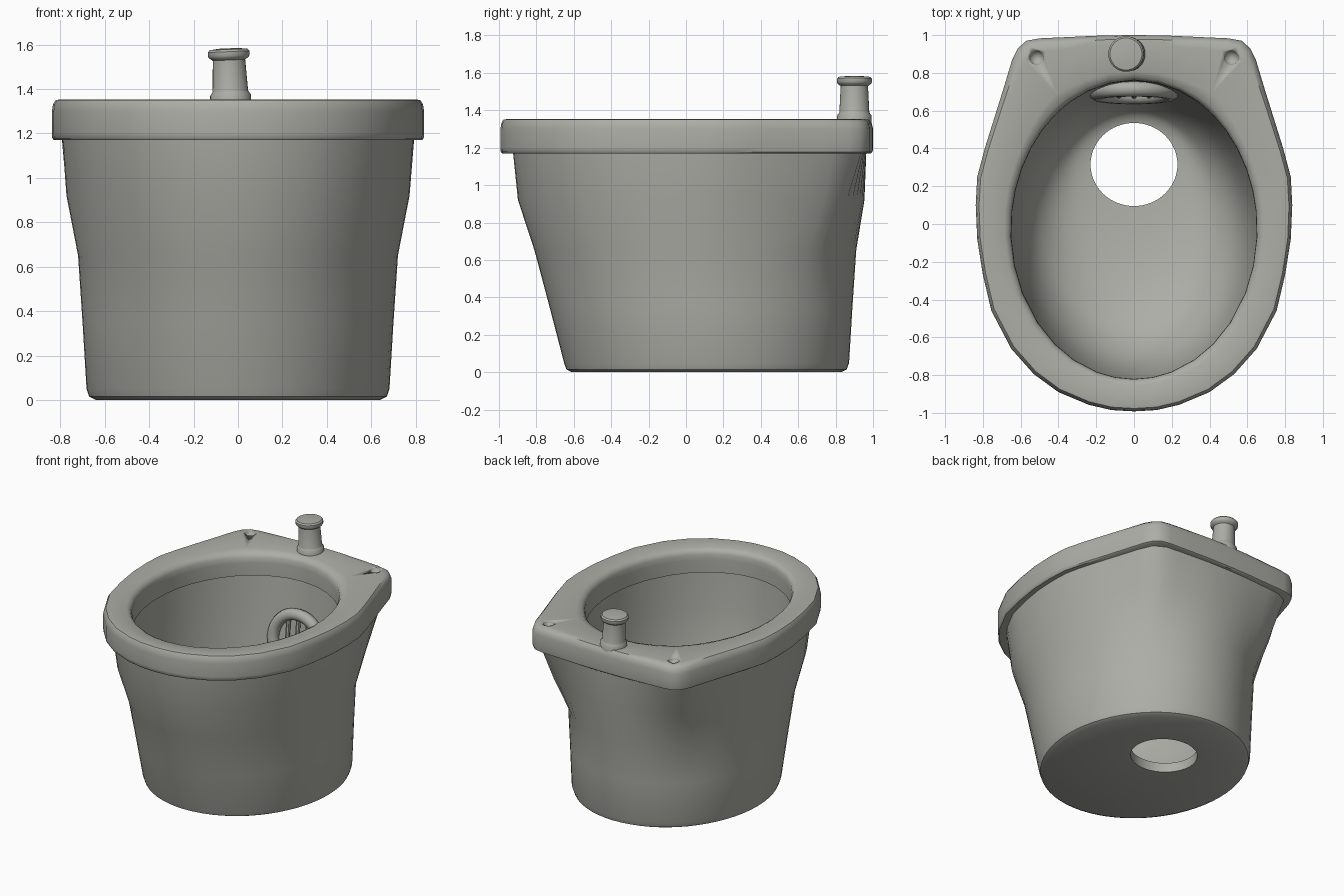
import bpy, bmesh, math
from mathutils import Matrix, Vector

if "Cube" in bpy.data.objects:
    bpy.data.objects.remove(bpy.data.objects["Cube"])

mat = bpy.data.materials.new("warm grey metal")
mat.diffuse_color = (0.42, 0.42, 0.385, 1)
mat.use_nodes = True
mat.node_tree.nodes["Principled BSDF"].inputs["Base Color"].default_value = mat.diffuse_color


def finish(name, bm, angle=40):
    bmesh.ops.recalc_face_normals(bm, faces=bm.faces)
    me = bpy.data.meshes.new(name)
    bm.to_mesh(me)
    bm.free()
    ob = bpy.data.objects.new(name, me)
    bpy.context.collection.objects.link(ob)
    me.materials.append(mat)
    bpy.ops.object.select_all(action='DESELECT')
    ob.select_set(True)
    bpy.context.view_layer.objects.active = ob
    bpy.ops.object.shade_smooth_by_angle(angle=math.radians(angle))
    return ob


def loft(bm, rings, closed=False, caps=False):
    vr = [[bm.verts.new(p) for p in r] for r in rings]
    n = len(vr[0])
    pairs = list(zip(vr, vr[1:])) + ([(vr[-1], vr[0])] if closed else [])
    for a, b in pairs:
        for i in range(n):
            j = (i + 1) % n
            bm.faces.new((a[i], a[j], b[j], b[i]))
    if caps:
        bm.faces.new(vr[0])
        bm.faces.new(vr[-1])


def ellipse(rx, ry, cy, z, n=64, cx=0):
    return [(cx + rx * math.cos(2 * math.pi * i / n),
             cy + ry * math.sin(2 * math.pi * i / n), z) for i in range(n)]


# rim outline: half outline, mirrored
half = [(0, -.992), (.12, -.985), (.24, -.957), (.40, -.89), (.53, -.795), (.65, -.66), (.755, -.46),
        (.80, -.27), (.83, -.08), (.838, .10), (.83, .25), (.79, .40), (.74, .56), (.69, .72),
        (.645, .87), (.615, .93), (.57, .97), (.50, .983), (.34, .99), (.17, .998), (0, 1.0)]
outer = [Vector(p) for p in half] + [Vector((-x, y)) for x, y in half[-2:0:-1]]


def outline_at(d):
    # point where the ray from the centre along d meets the outline
    for p, q in zip(outer, outer[1:] + outer[:1]):
        e = q - p
        den = d.x * e.y - d.y * e.x
        if abs(den) < 1e-9:
            continue
        t = (p.x * e.y - p.y * e.x) / den
        u = (p.x * d.y - p.y * d.x) / den
        if t > 0 and -1e-6 <= u <= 1 + 1e-6:
            return d * t
    return d


def body_ring(rx, ry, cy, z, blend=0):
    # ellipse that flares towards the square-backed rim shape
    ring = []
    for x, y, _ in ellipse(rx, ry, cy, z):
        o = outline_at(Vector((x, y))) * .95 + Vector((0, .015))
        p = Vector((x, y)).lerp(o, blend)
        ring.append((p.x, p.y, z))
    return ring


# bowl shell: underside, outer wall, inner wall, drain hole (rx, ry, centre y, z, blend)
shell = [(.23, .22, .315, .0), (.64, .72, .11, .0), (.67, .75, .11, .015), (.682, .762, .11, .05),
         (.70, .81, .08, .35), (.72, .86, .05, .65), (.755, .91, .035, .92, .45), (.795, .965, .02, 1.2, 1),
         (.67, .805, -.03, 1.2), (.655, .785, -.035, .9), (.62, .75, -.03, .6),
         (.57, .69, 0, .35), (.50, .59, .06, .21), (.40, .44, .16, .12), (.30, .30, .27, .08),
         (.23, .22, .315, .07)]
bm = bmesh.new()
loft(bm, [body_ring(*r) for r in shell], closed=True)
finish("bowl", bm)

# rim: outline blended towards the oval opening
inner = []
for p in outer:
    a = math.atan2((p.y + .03) / .79, p.x / .65)
    inner.append(Vector((.65 * math.cos(a), .79 * math.sin(a) - .03)))
profile = [(1, 1.175), (.05, 1.17), (.01, 1.178), (0, 1.20), (0, 1.30), (.03, 1.332), (.09, 1.35),
           (.2, 1.353), (.8, 1.347), (.93, 1.335), (.99, 1.31), (1, 1.27)]
bm = bmesh.new()
loft(bm, [[(*o.lerp(i, t), z) for o, i in zip(outer, inner)] for t, z in profile], closed=True)
rim = finish("rim", bm)

# screw dimples cut into the two back corners
bm = bmesh.new()
for s in (-1, 1):
    bmesh.ops.create_uvsphere(bm, u_segments=16, v_segments=10, radius=.04,
                              matrix=Matrix.Translation((s * .515, .88, 1.36)))
cutter = finish("dimple_cutter", bm)
cutter.hide_render = True
cutter.hide_set(True)
mod = rim.modifiers.new("dimples", 'BOOLEAN')
mod.operation = 'DIFFERENCE'
mod.solver = 'EXACT'
mod.object = cutter

# flush button: collar, stem and cap, leaning slightly
knob = [(.092, 1.33), (.092, 1.372), (.082, 1.385), (.080, 1.39), (.073, 1.53), (.088, 1.54),
        (.094, 1.55), (.094, 1.568), (.085, 1.578), (.04, 1.583)]
bm = bmesh.new()
loft(bm, [ellipse(r, r, .9, z, 32, -.037) for r, z in knob], caps=True)
bmesh.ops.rotate(bm, verts=bm.verts, cent=(-.037, .9, 1.45), matrix=Matrix.Rotation(math.radians(-2.5), 3, 'Y'))
finish("flush_button", bm)

# water inlet on the back wall: ring with bars
place = Matrix.Translation((0, .695, .75)) @ Matrix.Rotation(math.radians(84), 4, 'X')
bm = bmesh.new()
rings = []
for i in range(32):
    a = 2 * math.pi * i / 32
    rings.append([((.195 + .042 * math.cos(b)) * math.cos(a), (.195 + .042 * math.cos(b)) * math.sin(a),
                   .042 * math.sin(b)) for b in (2 * math.pi * k / 10 for k in range(10))])
loft(bm, rings, closed=True)
for x in (-.08, 0, .08):
    bmesh.ops.create_cone(bm, cap_ends=True, segments=8, radius1=.016, radius2=.016,
                          depth=2 * math.sqrt(.038 - x * x),
                          matrix=Matrix.Translation((x, 0, 0)) @ Matrix.Rotation(math.pi / 2, 4, 'X'))
bm.transform(place)
finish("water_inlet", bm)
